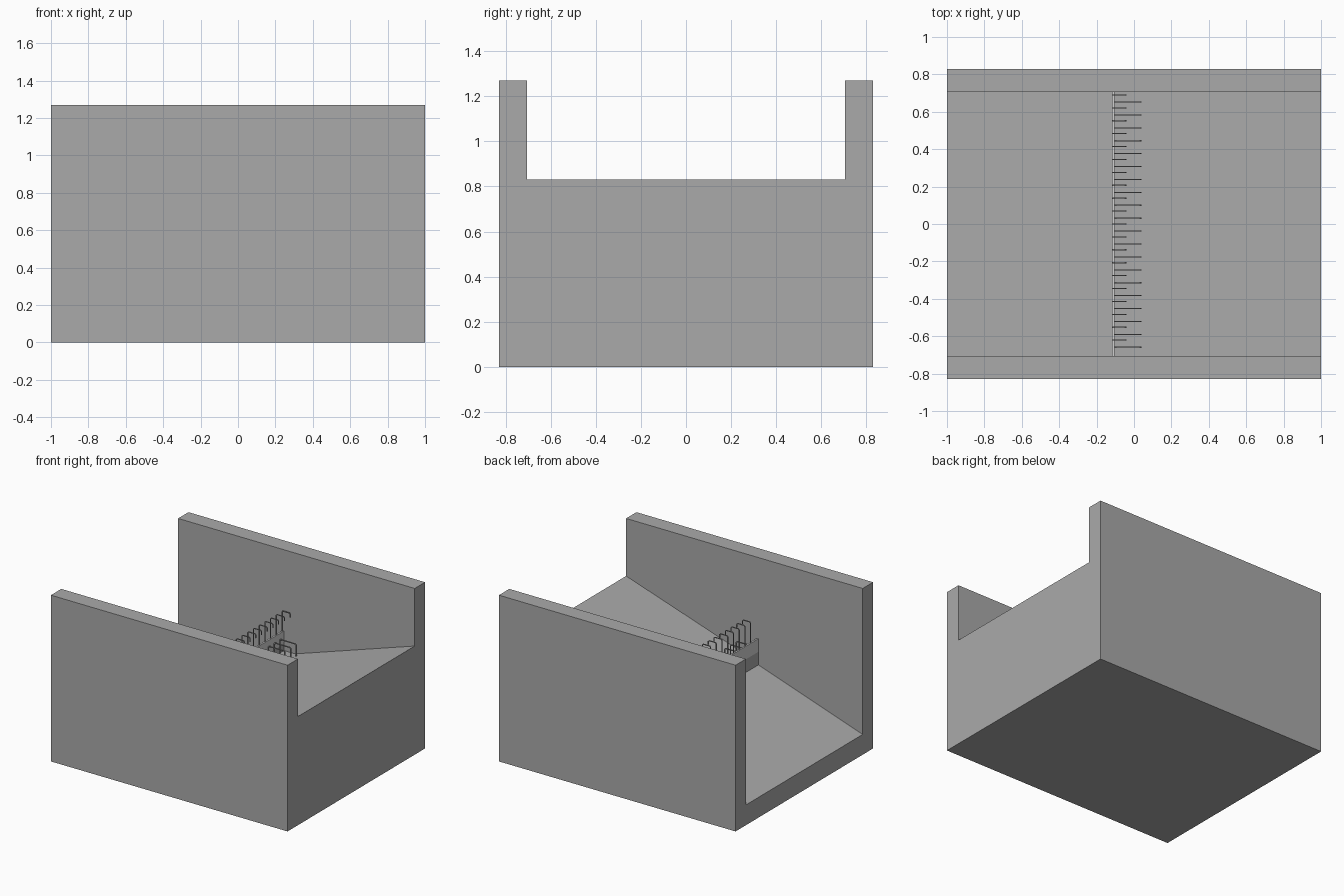
import bpy, bmesh

if "Cube" in bpy.data.objects:
    bpy.data.objects.remove(bpy.data.objects["Cube"])

def material(name, v):
    m = bpy.data.materials.new(name)
    m.diffuse_color = (v, v, v, 1)
    m.use_nodes = True
    m.node_tree.nodes["Principled BSDF"].inputs["Base Color"].default_value = m.diffuse_color
    return m

concrete = material("concrete grey", 0.40)
pale = material("pale grey", 0.65)
metal = material("metal grey", 0.36)

def extrude_xz(bm, pts, y0, y1):
    """Extrude an x-z outline from y0 to y1."""
    face = bm.faces.new([bm.verts.new((x, y0, z)) for x, z in pts])
    out = bmesh.ops.extrude_face_region(bm, geom=[face])
    verts = [g for g in out["geom"] if isinstance(g, bmesh.types.BMVert)]
    bmesh.ops.translate(bm, verts=verts, vec=(0, y1 - y0, 0))

def make(name, mat, outlines):
    bm = bmesh.new()
    for pts, y0, y1 in outlines:
        extrude_xz(bm, pts, y0, y1)
    bmesh.ops.recalc_face_normals(bm, faces=bm.faces[:])
    me = bpy.data.meshes.new(name)
    bm.to_mesh(me)
    bm.free()
    me.materials.append(mat)
    ob = bpy.data.objects.new(name, me)
    bpy.context.collection.objects.link(ob)
    return ob

def rect(x0, x1, z0, z1):
    return [(x0, z0), (x1, z0), (x1, z1), (x0, z1)]

def hook(x0, x1, z0, z1, tip, t):
    """Bent bar: post, short chamfer, arm along +x, tip hanging down."""
    c = 0.012
    return [(x0, z0), (x0 + t, z0), (x0 + t, z1 - c), (x0 + c, z1 - t),
            (x1 - c, z1 - t), (x1 - t, z1 - c), (x1 - t, tip), (x1, tip),
            (x1, z1 - c + t / 2), (x1 - c + t / 2, z1), (x0 + c - t / 2, z1),
            (x0, z1 - c + t / 2)]

Y, IN = 0.83, 0.705

# side walls
for name, s in (("front_wall", -1), ("back_wall", 1)):
    y0, y1 = sorted((s * IN, s * Y))
    make(name, concrete, [(rect(-1, 1, 0, 1.27), y0, y1)])

# sloped channel floor with a small sill in the middle
make("channel_floor", concrete, [([(-1, 0), (1, 0), (1, 0.83), (-0.01, 0.5),
     (-0.105, 0.5), (-0.105, 0.55), (-0.118, 0.55), (-0.118, 0.45),
     (-1, 0.155)], -IN, IN)])

# cross panel standing on the sill
make("cross_panel", pale, [(rect(-0.118, -0.105, 0.55, 0.65), -IN, IN)])

# tall hooks above the panel and low brackets in front of it
w, step = 0.003, 0.069
tall, low = [], []
for i in range(20):
    y = 0.69 - i * step
    tall.append((hook(-0.114, -0.04, 0.64, 0.81, 0.775, 0.006), y - w, y + w))
    y = 0.652 - i * step
    low.append((hook(-0.106, 0.04, 0.5, 0.61, 0.51, 0.007), y - w, y + w))
make("tall_hooks", metal, tall)
make("low_brackets", metal, low)
